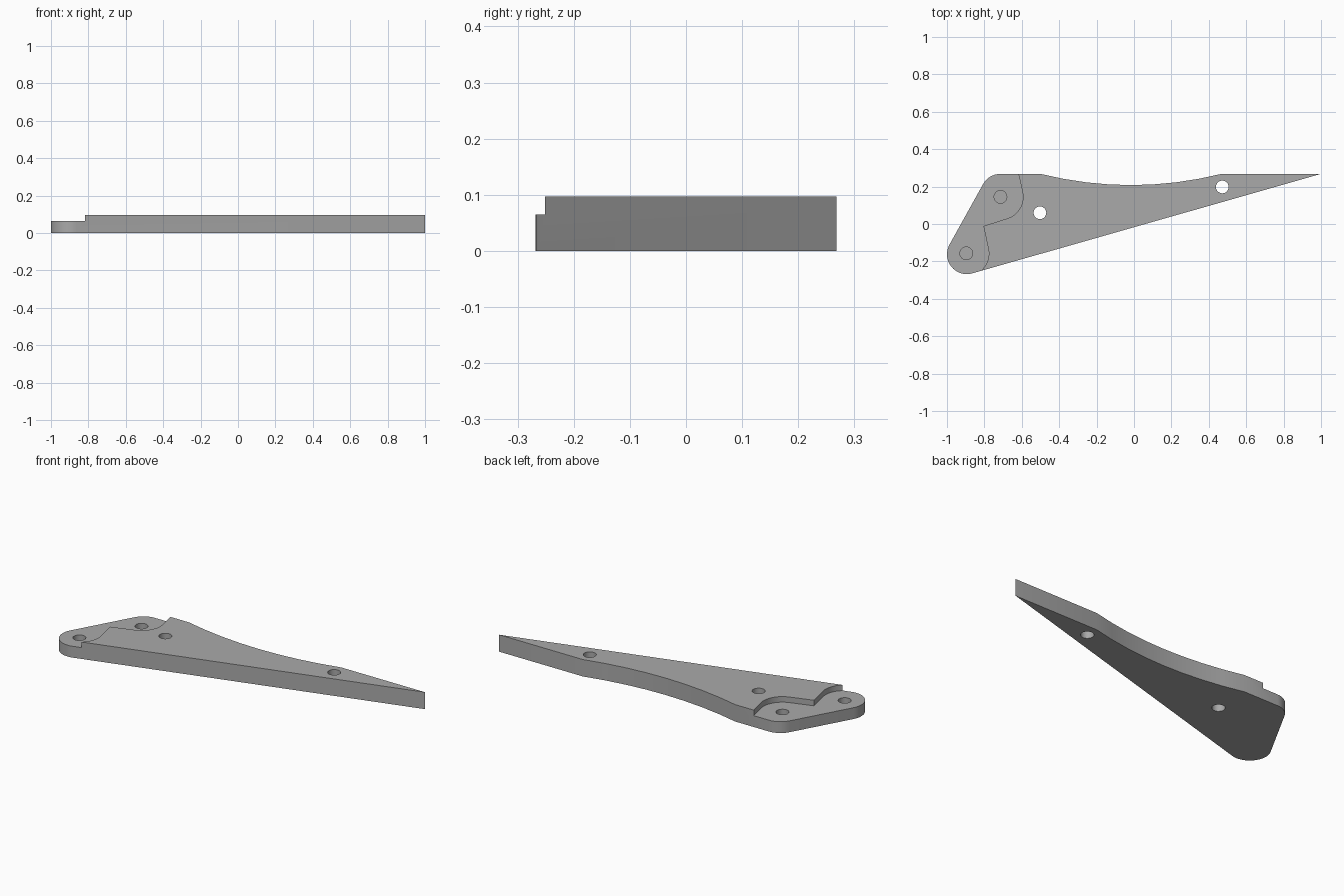
import bpy, bmesh
from math import cos, sin, radians, pi

cube = bpy.data.objects.get("Cube")
if cube:
    bpy.data.objects.remove(cube, do_unlink=True)

THICK, STEP, POCKET = 0.097, 0.065, 0.03
HOLE_R = 0.034

grey = bpy.data.materials.new("plain grey")
grey.use_nodes = True
COLOUR = (0.4, 0.4, 0.4, 1)
grey.diffuse_color = COLOUR
grey.node_tree.nodes["Principled BSDF"].inputs["Base Color"].default_value = COLOUR


def arc(cx, cy, r, start, end, n):
    """Points on an arc, angles in degrees."""
    angles = [radians(start + (end - start) * i / n) for i in range(n + 1)]
    return [(cx + r * cos(a), cy + r * sin(a)) for a in angles]


def prism(name, outline, z0, z1):
    """Extrude a flat outline from z0 to z1."""
    bm = bmesh.new()
    face = bm.faces.new([bm.verts.new((x, y, z0)) for x, y in outline])
    ext = bmesh.ops.extrude_face_region(bm, geom=[face])
    top = [v for v in ext["geom"] if isinstance(v, bmesh.types.BMVert)]
    bmesh.ops.translate(bm, verts=top, vec=(0, 0, z1 - z0))
    bmesh.ops.recalc_face_normals(bm, faces=bm.faces)
    mesh = bpy.data.meshes.new(name)
    bm.to_mesh(mesh)
    bm.free()
    mesh.materials.append(grey)
    obj = bpy.data.objects.new(name, mesh)
    bpy.context.collection.objects.link(obj)
    return obj


def cut(target, cutter):
    """Subtract the cutter, then discard it."""
    cutter.hide_render = True
    mod = target.modifiers.new("cut", "BOOLEAN")
    mod.operation, mod.solver, mod.object = "DIFFERENCE", "EXACT", cutter
    bpy.ops.object.select_all(action="DESELECT")
    bpy.context.view_layer.objects.active = target
    target.select_set(True)
    bpy.ops.object.modifier_apply(modifier=mod.name)
    bpy.data.objects.remove(cutter, do_unlink=True)


# Plate outline: pointed tip, shallow hollow on the back edge, two rounded corners
hollow = [(-0.016 + 0.484 * t, 0.208 + 0.06 * t * t)
          for t in [1 - i / 4 for i in range(9)]]
outline = [(1.0, 0.268)] + hollow
outline += arc(-0.714, 0.162, 0.106, 90, 151, 8)
outline += arc(-0.894, -0.162, 0.106, 151, 286, 16)
plate = prism("tapered_plate", outline, 0, THICK)

# Lowered shelf at the wide end, its edge following both fixing points
shelf = [(-1.2, 0.4), (-0.65, 0.4), (-0.618, 0.268)]
shelf += arc(-0.714, 0.145, 0.121, 14, -70, 10)
shelf += [(-0.805, -0.011)]
shelf += arc(-0.897, -0.157, 0.121, 11, -46, 8)
shelf += [(-0.9, -0.34), (-1.2, -0.34)]
cut(plate, prism("shelf_cutter", shelf, STEP, THICK + 0.1))

# Two blind holes in the shelf and two through holes in the plate
for x, y, floor in ((-0.714, 0.145, POCKET), (-0.897, -0.157, POCKET),
                    (-0.503, 0.06, -0.1), (0.472, 0.198, -0.1)):
    cut(plate, prism("hole_cutter", arc(x, y, HOLE_R, 0, 345, 23), floor, THICK + 0.1))

bpy.ops.object.shade_smooth_by_angle(angle=pi / 6)
